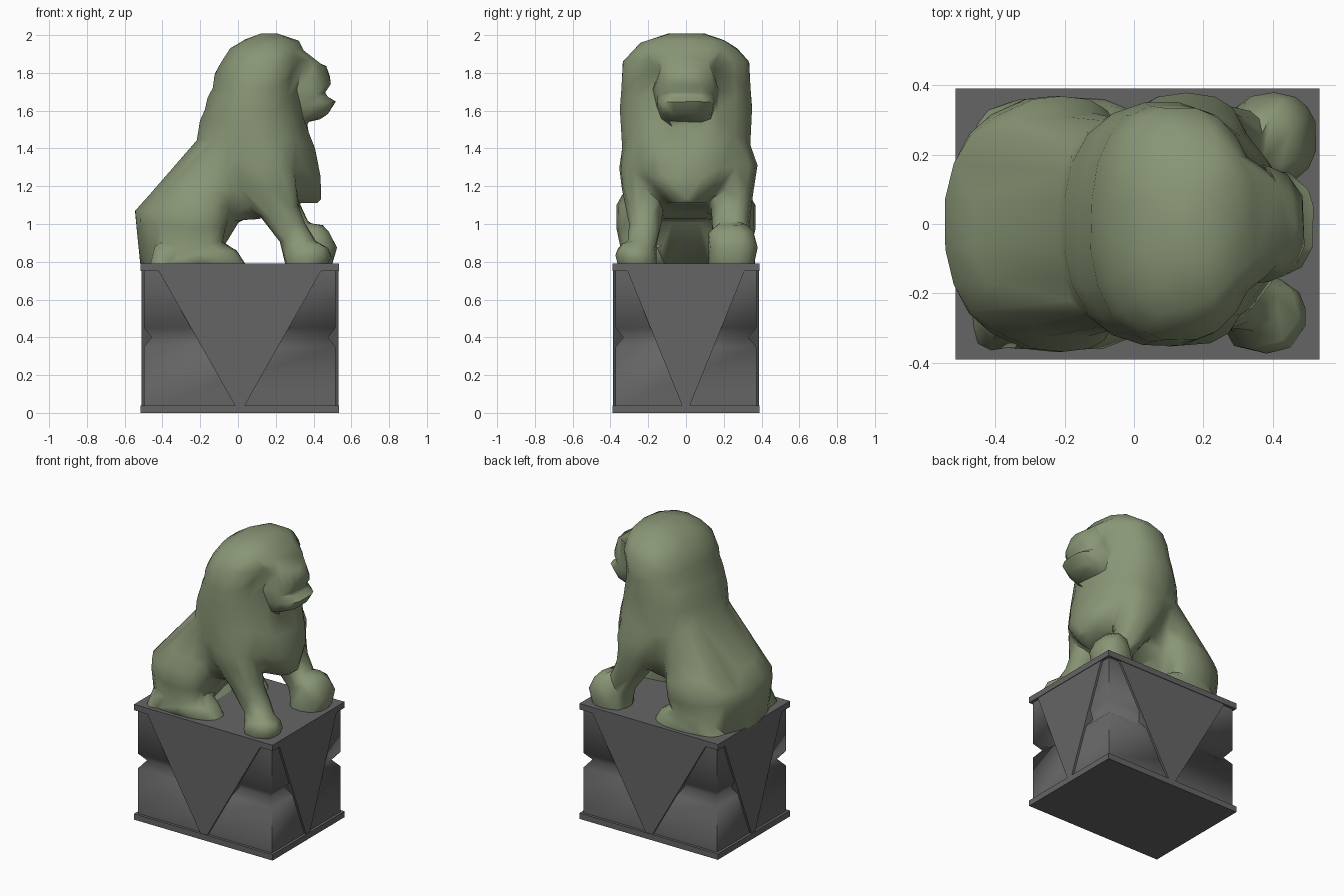
import bpy, bmesh, math


def material(name, rgb):
    m = bpy.data.materials.new(name)
    m.diffuse_color = (*rgb, 1)
    return m


GREEN = material("weathered green", (0.25, 0.305, 0.18))
GREY = material("dark stone", (0.13, 0.13, 0.13))


def loft(bm, rings, seg=20, n=2.4):
    """Stack of superellipse rings: (z, x0, x1, y0, y1)."""
    loops = []
    for z, x0, x1, y0, y1 in rings:
        loop = []
        for i in range(seg):
            a = 2 * math.pi * (i + 0.5) / seg
            c, s = math.cos(a), math.sin(a)
            u = math.copysign(abs(c) ** (2 / n), c)
            v = math.copysign(abs(s) ** (2 / n), s)
            loop.append(bm.verts.new(((x0 + x1) / 2 + u * (x1 - x0) / 2,
                                      (y0 + y1) / 2 + v * (y1 - y0) / 2, z)))
        loops.append(loop)
    for a, b in zip(loops, loops[1:]):
        for i in range(seg):
            j = (i + 1) % seg
            bm.faces.new((a[i], a[j], b[j], b[i]))
    bm.faces.new(loops[0][::-1])
    bm.faces.new(loops[-1])


def sym(rings):
    """(z, x0, x1, half width) -> symmetric rings."""
    return [(z, x0, x1, -w, w) for z, x0, x1, w in rings]


def finish(bm, name, mat):
    bmesh.ops.recalc_face_normals(bm, faces=bm.faces[:])
    me = bpy.data.meshes.new(name)
    bm.to_mesh(me)
    bm.free()
    me.materials.append(mat)
    ob = bpy.data.objects.new(name, me)
    bpy.context.collection.objects.link(ob)
    return ob


def shade(ob, angle):
    bpy.ops.object.select_all(action='DESELECT')
    ob.select_set(True)
    bpy.context.view_layer.objects.active = ob
    bpy.ops.object.shade_smooth_by_angle(angle=math.radians(angle))


# ---- pedestal: slabs, notched core, tapering panels ----
CX, HX, HY = 0.01, 0.525, 0.39


def block(name, profile):
    bm = bmesh.new()
    loft(bm, [(z, CX - HX + d, CX + HX - d, -HY + d, HY - d) for z, d in profile], 4, 1e6)
    return finish(bm, name, GREY)


block("base_slab", [(0, 0), (0.04, 0)])
block("top_slab", [(0.75, 0), (0.79, 0)])
core = block("pedestal_core", [(0.03, 0.018), (0.35, 0.018), (0.4, 0.058), (0.45, 0.018), (0.76, 0.018)])
shade(core, 80)

for side in ("front", "back", "left", "right"):
    sign = 1 if side in ("back", "right") else -1
    along_x = side in ("front", "back")
    # half widths at the top and at the foot of the panel, and its middle
    top, low, mid = (0.43, 0.025, CX) if along_x else (0.31, 0.02, 0)
    bm = bmesh.new()
    layers = []
    for inset in (0.004, 0.08):
        pts = []
        for u, z in ((-top, 0.752), (top, 0.752), (low, 0.038), (-low, 0.038)):
            p = (mid + u, sign * (HY - inset), z) if along_x else (CX + sign * (HX - inset), mid + u, z)
            pts.append(bm.verts.new(p))
        layers.append(pts)
    a, b = layers
    bm.faces.new(a)
    bm.faces.new(b)
    for i in range(4):
        j = (i + 1) % 4
        bm.faces.new((a[i], a[j], b[j], b[i]))
    finish(bm, side + "_panel", GREY)

# ---- seated lion, all parts fused into one carved surface ----
bm = bmesh.new()

# hips and sloping back
loft(bm, sym([(0.77, -0.52, -0.14, 0.30), (0.9, -0.53, -0.06, 0.335), (1.0, -0.545, 0.0, 0.35),
              (1.07, -0.55, 0.05, 0.345), (1.15, -0.475, 0.06, 0.335), (1.25, -0.39, 0.1, 0.315),
              (1.38, -0.275, 0.15, 0.30), (1.48, -0.19, 0.15, 0.28)]), 20, 2.35)

# belly and chest
loft(bm, sym([(1.025, -0.2, 0.12, 0.2), (1.06, -0.25, 0.2, 0.25), (1.12, -0.25, 0.3, 0.27),
              (1.2, -0.22, 0.39, 0.30), (1.3, -0.22, 0.42, 0.33), (1.45, -0.22, 0.39, 0.345)]))
loft(bm, sym([(1.11, 0.1, 0.435, 0.11), (1.16, 0.1, 0.44, 0.15), (1.25, 0.1, 0.44, 0.23),
              (1.4, 0.1, 0.41, 0.25), (1.5, 0.1, 0.37, 0.2)]))

# mane and skull
loft(bm, sym([(1.36, -0.2, 0.38, 0.31), (1.43, -0.22, 0.39, 0.345), (1.55, -0.205, 0.36, 0.35),
              (1.61, -0.175, 0.345, 0.355), (1.67, -0.165, 0.335, 0.35), (1.72, -0.135, 0.33, 0.345),
              (1.78, -0.13, 0.335, 0.345), (1.86, -0.09, 0.355, 0.34), (1.93, -0.045, 0.345, 0.275),
              (1.97, 0.02, 0.325, 0.22), (2.008, 0.1, 0.22, 0.11)]), 20, 2.35)

# nose and upper lip
loft(bm, sym([(1.66, 0.2, 0.43, 0.15), (1.69, 0.2, 0.455, 0.17), (1.73, 0.2, 0.495, 0.17),
              (1.78, 0.2, 0.49, 0.15), (1.835, 0.2, 0.47, 0.14), (1.87, 0.2, 0.41, 0.19),
              (1.92, 0.2, 0.35, 0.2)]), 16, 2.7)
# jaw
loft(bm, sym([(1.55, 0.22, 0.43, 0.11), (1.58, 0.22, 0.48, 0.14), (1.65, 0.22, 0.525, 0.16),
              (1.68, 0.22, 0.46, 0.16)]), 16, 2.7)

# near foreleg and paw
loft(bm, [(1.42, -0.02, 0.3, -0.335, -0.1), (1.3, -0.04, 0.31, -0.355, -0.1),
          (1.2, 0.0, 0.31, -0.345, -0.12), (1.1, 0.07, 0.32, -0.32, -0.13),
          (1.0, 0.145, 0.36, -0.305, -0.13), (0.9, 0.225, 0.42, -0.31, -0.15),
          (0.77, 0.25, 0.44, -0.33, -0.16)], 14)
loft(bm, [(0.77, 0.25, 0.47, -0.36, -0.15), (0.82, 0.25, 0.5, -0.375, -0.155),
          (0.87, 0.28, 0.48, -0.37, -0.165), (0.9, 0.33, 0.44, -0.34, -0.2)], 14)

# far foreleg resting on a raised paw
loft(bm, [(1.42, 0.0, 0.3, 0.1, 0.34), (1.31, -0.02, 0.32, 0.1, 0.38),
          (1.2, 0.02, 0.32, 0.12, 0.36), (1.1, 0.09, 0.33, 0.13, 0.35),
          (1.0, 0.165, 0.38, 0.13, 0.335), (0.9, 0.24, 0.44, 0.14, 0.33),
          (0.77, 0.26, 0.44, 0.15, 0.34)], 14)
loft(bm, [(0.77, 0.25, 0.5, 0.12, 0.36), (0.83, 0.26, 0.52, 0.115, 0.375),
          (0.89, 0.29, 0.525, 0.115, 0.38), (0.96, 0.32, 0.485, 0.12, 0.36),
          (1.0, 0.36, 0.44, 0.16, 0.32)], 14)

# haunch bulges and flat hind feet
for s in (-1, 1):
    def limb(rings, seg=14):
        loft(bm, [(z, x0, x1, min(s * a, s * b), max(s * a, s * b)) for z, x0, x1, a, b in rings], seg)
    limb([(0.85, -0.38, -0.1, 0.15, 0.34), (0.98, -0.4, -0.06, 0.15, 0.37),
          (1.1, -0.37, -0.05, 0.15, 0.37), (1.17, -0.28, -0.06, 0.15, 0.33)])
    limb([(0.77, -0.47, 0.06, 0.12, 0.365), (0.81, -0.46, 0.03, 0.12, 0.37),
          (0.86, -0.4, 0.0, 0.13, 0.36), (0.89, -0.33, -0.06, 0.15, 0.34)])
# tail lump at the back
loft(bm, [(0.77, -0.47, -0.35, -0.37, -0.2), (0.83, -0.46, -0.36, -0.36, -0.2),
          (0.88, -0.44, -0.36, -0.33, -0.2)], 10)

lion = finish(bm, "lion", GREEN)
mod = lion.modifiers.new("fuse", 'REMESH')
mod.mode = 'VOXEL'
mod.voxel_size = 0.015
mod = lion.modifiers.new("soften", 'SMOOTH')
mod.factor = 0.5
mod.iterations = 6
mod = lion.modifiers.new("facet", 'DECIMATE')
mod.ratio = 0.018

# bake the modifiers so edges can be shaded by angle
bpy.context.view_layer.update()
deps = bpy.context.evaluated_depsgraph_get()
baked = bpy.data.meshes.new_from_object(lion.evaluated_get(deps))
lion.modifiers.clear()
lion.data = baked
if not baked.materials:
    baked.materials.append(GREEN)
shade(lion, 45)
